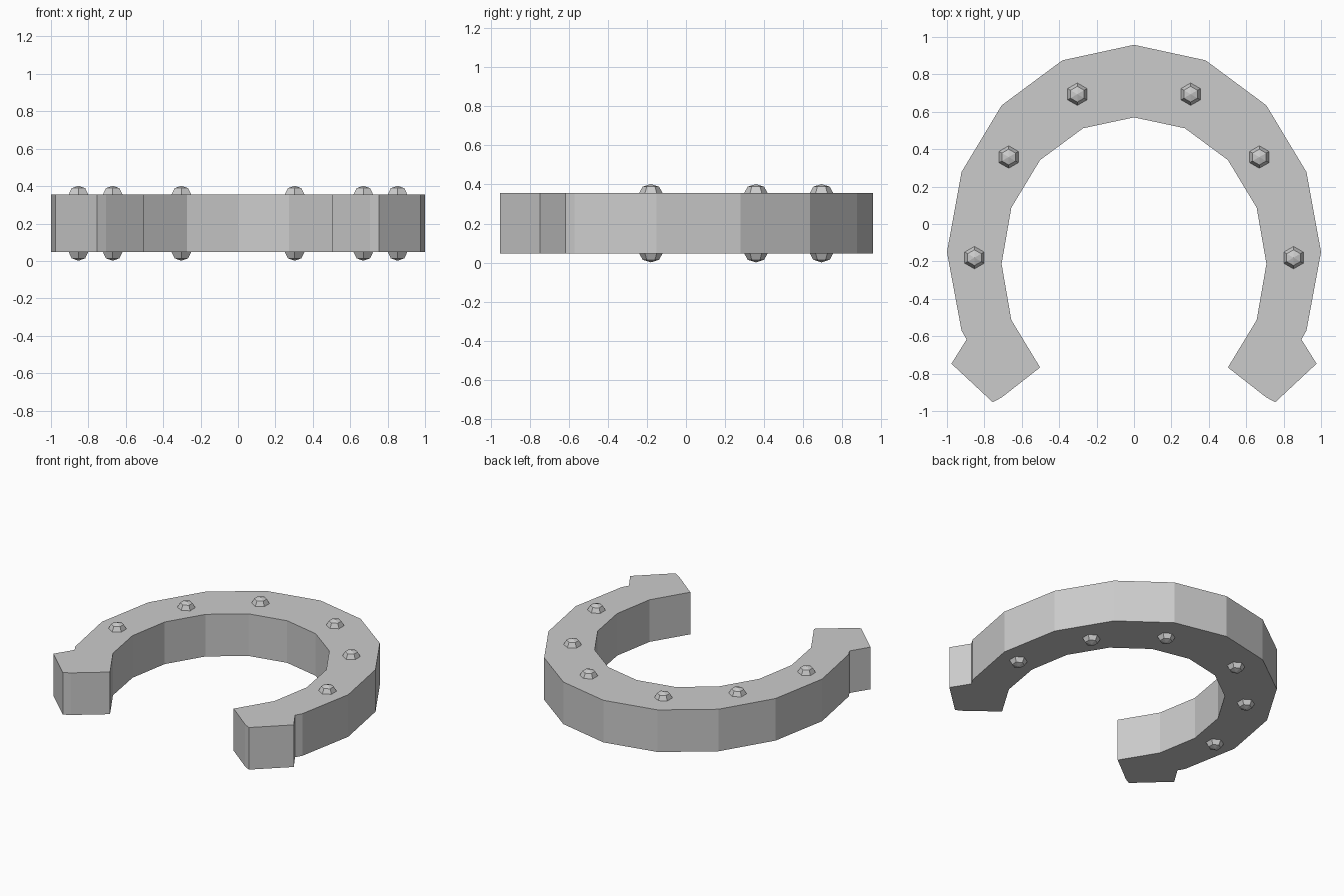
import bpy, bmesh, math

if "Cube" in bpy.data.objects:
    bpy.data.objects.remove(bpy.data.objects["Cube"])

Z0, Z1, TOP = 0.047, 0.356, 0.402


def finish(bm, name):
    bmesh.ops.recalc_face_normals(bm, faces=bm.faces)
    mesh = bpy.data.meshes.new(name)
    bm.to_mesh(mesh)
    bm.free()
    obj = bpy.data.objects.new(name, mesh)
    bpy.context.collection.objects.link(obj)
    return obj


# Horseshoe body: half outlines, toe to heel, mirrored into one closed profile
outer = [(0, .958), (.383, .875), (.707, .635), (.922, .278), (1, -.15), (.922, -.57),
         (.895, -.617), (.976, -.747), (.755, -.953), (.707, -.927)]
inner = [(0, .57), (.272, .512), (.502, .342), (.656, .087), (.708, -.213),
         (.656, -.513), (.502, -.767)]


def mirrored(points):
    return [(-x, y) for x, y in reversed(points[1:])]


profile = outer + inner[::-1] + mirrored(inner)[::-1] + mirrored(outer)
bm = bmesh.new()
face = bm.faces.new([bm.verts.new((x, y, Z0)) for x, y in profile])
extruded = bmesh.ops.extrude_face_region(bm, geom=[face], use_keep_orig=True)
moved = [g for g in extruded["geom"] if isinstance(g, bmesh.types.BMVert)]
bmesh.ops.translate(bm, verts=moved, vec=(0, 0, Z1 - Z0))
finish(bm, "horseshoe_body")


# Six-sided domed rivet passing through the body
def rivet(name, x, y):
    bm = bmesh.new()
    h = TOP - Z1
    levels = [(.042, Z0 - h * .71), (.06, Z0), (.06, Z1), (.042, Z1 + h * .71)]
    rings = []
    for r, z in levels:
        angles = [math.radians(30 + 60 * i) for i in range(6)]
        rings.append([bm.verts.new((x + r * math.cos(a), y + r * math.sin(a), z))
                      for a in angles])
    low, high = bm.verts.new((x, y, Z0 - h)), bm.verts.new((x, y, TOP))
    for i in range(6):
        j = (i + 1) % 6
        for a, b in zip(rings, rings[1:]):
            bm.faces.new((a[i], a[j], b[j], b[i]))
        bm.faces.new((low, rings[0][j], rings[0][i]))
        bm.faces.new((high, rings[-1][i], rings[-1][j]))
    finish(bm, name)


for n, (x, y) in enumerate([(.303, .694), (.67, .358), (.853, -.18)], 1):
    rivet(f"rivet_right_{n}", x, y)
    rivet(f"rivet_left_{n}", -x, y)
